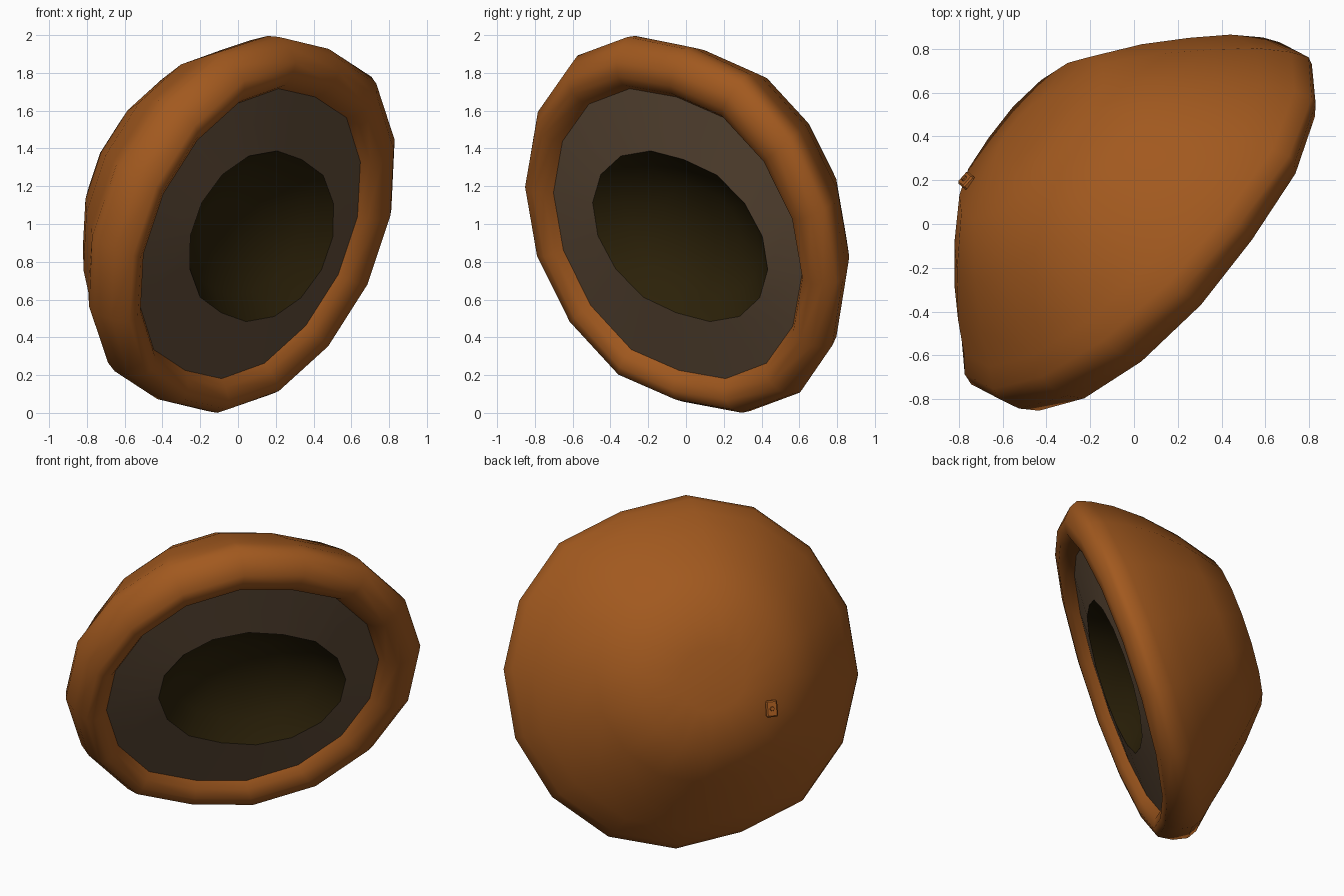
import bpy, bmesh, math
from mathutils import Vector, Matrix

if "Cube" in bpy.data.objects:
    bpy.data.objects.remove(bpy.data.objects["Cube"])

SIDES = 16
PHASE = math.radians(6.5)
# Two opposite corners of the bowl are slightly flattened
PULL = {3: 0.96, 11: 0.96, 4: 0.985, 12: 0.985}


def material(name, rgb):
    m = bpy.data.materials.new(name)
    m.diffuse_color = (*rgb, 1)
    m.use_nodes = True
    m.node_tree.nodes["Principled BSDF"].inputs["Base Color"].default_value = m.diffuse_color
    return m


husk_mat = material("warm_brown", (0.36, 0.1, 0.0135))
lining_mat = material("grey_brown", (0.12, 0.074, 0.041))
hollow_mat = material("dark_olive", (0.025, 0.0155, 0.0027))

# Tilted bowl frame: local x runs across the rim, y up the rim, z out of the opening
axis = Vector((0.709, -0.616, -0.343)).normalized()
across = Vector((0.656, 0.755, 0)).normalized()
up = axis.cross(across).normalized()
frame = Matrix((across, up, axis)).transposed().to_4x4()
frame.translation = Vector((0.064, -0.044, 0.949))


def lathe(name, rings, mat, angle=50):
    """Rings are (x radius, y radius, height, x shift, y shift, tilt, skew)."""
    bm = bmesh.new()
    loops = []
    for rx, ry, h, sx, sy, tilt, skew in rings:
        if rx == 0:
            loops.append([bm.verts.new((sx, sy, h))] * SIDES)
            continue
        loop = []
        for i in range(SIDES):
            t = PHASE + 2 * math.pi * i / SIDES
            x, y = (PULL.get(i, 1) * c for c in (rx * math.cos(t), ry * math.sin(t)))
            loop.append(bm.verts.new((sx + x, sy + y + skew * x, h + tilt * x)))
        loops.append(loop)
    for a, b in zip(loops, loops[1:]):
        for i in range(SIDES):
            j = (i + 1) % SIDES
            bm.faces.new(list(dict.fromkeys([a[i], a[j], b[j], b[i]])))
    bm.transform(frame)
    return finish(name, bm, mat, angle)


def finish(name, bm, mat, angle):
    mesh = bpy.data.meshes.new(name)
    bm.to_mesh(mesh)
    bm.free()
    mesh.materials.append(mat)
    ob = bpy.data.objects.new(name, mesh)
    bpy.context.collection.objects.link(ob)
    bpy.ops.object.select_all(action='DESELECT')
    ob.select_set(True)
    bpy.context.view_layer.objects.active = ob
    bpy.ops.object.shade_smooth_by_angle(angle=math.radians(angle))
    return ob


# Outer shell with its rounded rim, from the inner lip round to the flattened back
profile = [(0.835, 0.0, 0, 0, 0), (0.87, 0.04, 0, 0, 0), (0.93, 0.068, 0.01, 0, 0),
           (1.0, 0.06, 0.025, 0.01, 0), (1.055, -0.01, 0.025, 0.02, 0.02),
           (1.075, -0.08, 0.02, 0.025, 0.05), (1.05, -0.15, 0.01, 0.03, 0.04),
           (0.97, -0.26, 0.0, 0.045, 0.01), (0.85, -0.41, -0.02, 0.06, 0),
           (0.68, -0.58, -0.02, 0.06, 0), (0.47, -0.75, -0.02, 0.05, 0),
           (0.2, -0.785, -0.01, 0.03, 0), (0, -0.79, 0, 0.03, 0)]
lathe("outer_shell", [(r, r, h, sx, sy, k, 0) for r, h, sx, sy, k in profile], husk_mat, 60)

# Lining rising slightly from the rim to the edge of the hollow
EDGE = (0.58, 0.485, 0.04, 0.05, 0, 0, -0.1)
lathe("lining", [EDGE, (0.835, 0.835, 0, 0, 0, 0, 0)], lining_mat)

# Shallow hollow in the middle
lathe("hollow", [(0, 0, -0.2, 0.03, 0, 0, 0), (0.25, 0.21, -0.17, 0.035, 0, 0, -0.1),
                 (0.45, 0.38, -0.08, 0.04, 0, 0, -0.1), EDGE], hollow_mat)

# Small raised tab with a stud on the back
bm = bmesh.new()
bmesh.ops.create_cube(bm, size=1, matrix=Matrix.Diagonal((0.07, 0.1, 0.03, 1)))
bmesh.ops.bevel(bm, geom=bm.edges[:], offset=0.008, segments=1, affect='EDGES')
bmesh.ops.create_cone(bm, cap_ends=True, segments=8, radius1=0.012, radius2=0.015,
                      depth=0.012, matrix=Matrix.Translation((0, 0, -0.018)))
bm.transform(frame @ Matrix.Translation((-0.36, -0.185, -0.765)))
finish("back_tab", bm, husk_mat, 30)
